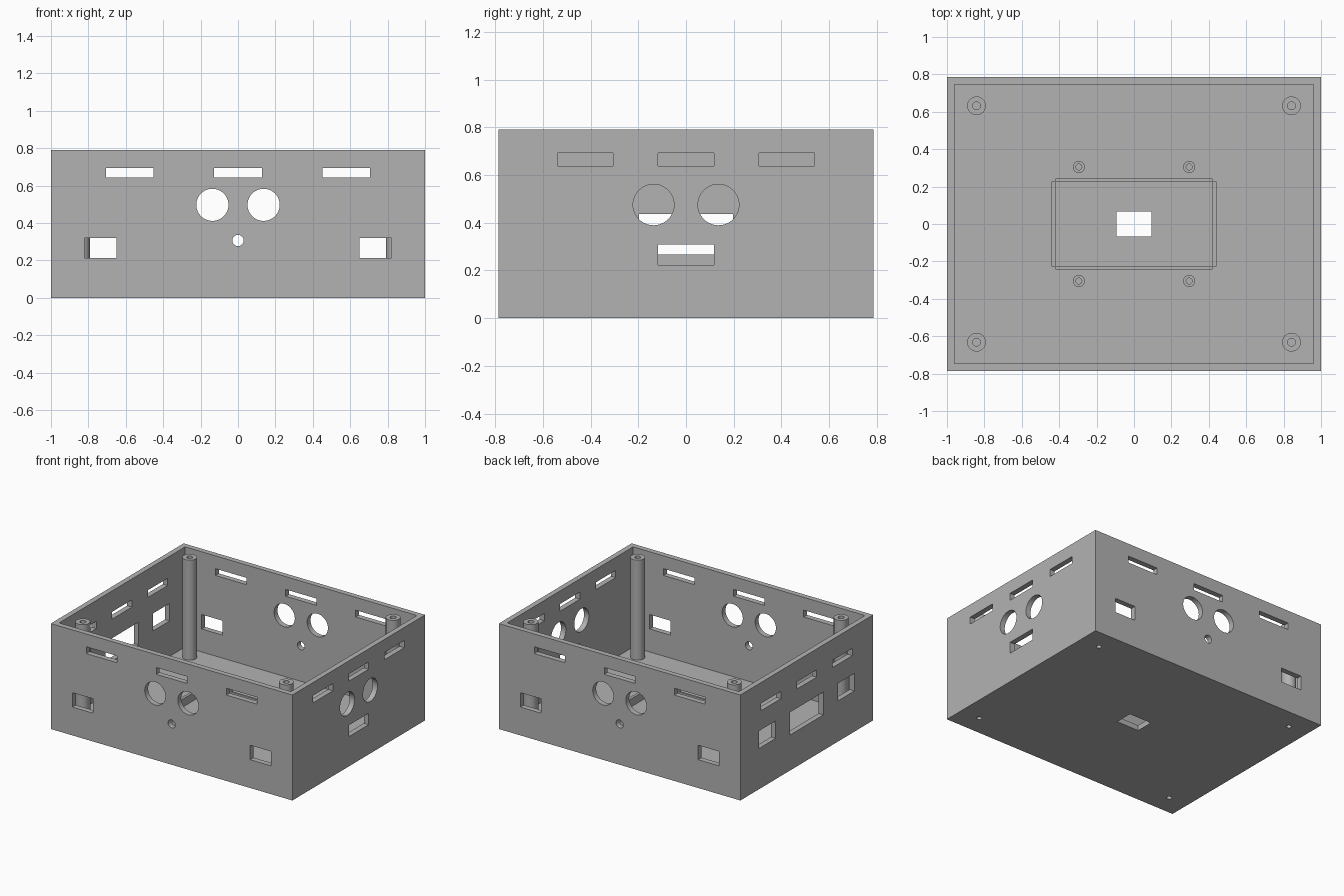
import bpy, bmesh, math
from mathutils import Matrix, Vector

cube = bpy.data.objects.get("Cube")
if cube:
    bpy.data.objects.remove(cube, do_unlink=True)

grey = bpy.data.materials.new("plain_grey")
grey.use_nodes = True
grey.diffuse_color = (0.45, 0.45, 0.45, 1)
grey.node_tree.nodes["Principled BSDF"].inputs["Base Color"].default_value = (0.45, 0.45, 0.45, 1)

HX, HY, H = 1.0, 0.785, 0.79   # outer half width, half depth, height
WALL = 0.04


def add_box(bm, x0, x1, y0, y1, z0, z1):
    size = Matrix.Diagonal((x1 - x0, y1 - y0, z1 - z0, 1))
    mid = Matrix.Translation(((x0 + x1) / 2, (y0 + y1) / 2, (z0 + z1) / 2))
    bmesh.ops.create_cube(bm, size=1, matrix=mid @ size)


def add_rod(bm, centre, axis, radius, length):
    turn = Vector((0, 0, 1)).rotation_difference(Vector(axis)).to_matrix().to_4x4()
    bmesh.ops.create_cone(bm, cap_ends=True, segments=40, radius1=radius, radius2=radius,
                          depth=length, matrix=Matrix.Translation(centre) @ turn)


def make(name, bm):
    mesh = bpy.data.meshes.new(name)
    bmesh.ops.recalc_face_normals(bm, faces=bm.faces)
    bm.to_mesh(mesh)
    bm.free()
    mesh.materials.append(grey)
    ob = bpy.data.objects.new(name, mesh)
    bpy.context.collection.objects.link(ob)
    return ob


def smooth(ob):
    bpy.ops.object.select_all(action='DESELECT')
    ob.select_set(True)
    bpy.context.view_layer.objects.active = ob
    bpy.ops.object.shade_smooth_by_angle(angle=math.radians(30))


def lathe(name, profile, x, y):
    bm = bmesh.new()
    verts = [bm.verts.new((r, 0, z)) for r, z in profile]
    edges = [bm.edges.new(pair) for pair in zip(verts, verts[1:])]
    bmesh.ops.spin(bm, geom=verts + edges, cent=(0, 0, 0), axis=(0, 0, 1),
                   angle=math.tau, steps=32)
    bmesh.ops.remove_doubles(bm, verts=bm.verts, dist=0.0005)
    ob = make(name, bm)
    ob.location = (x, y, 0)
    smooth(ob)


# Open-topped case
bm = bmesh.new()
add_box(bm, -HX, HX, -HY, HY, 0, H)
case = make("case", bm)

# Cavity cutter
bm = bmesh.new()
add_box(bm, WALL - HX, HX - WALL, WALL - HY, HY - WALL, WALL, H + 0.1)
cavity = make("cavity_cutter", bm)

# Openings cutter: every cut is a separate short plug through one wall
bm = bmesh.new()
REACH = 0.03


def cut_y(side, x0, x1, z0, z1):
    y = side * (HY - WALL / 2)
    add_box(bm, x0, x1, y - REACH, y + REACH, z0, z1)


def cut_x(side, y0, y1, z0, z1):
    x = side * (HX - WALL / 2)
    add_box(bm, x - REACH, x + REACH, y0, y1, z0, z1)


for side in (-1, 1):
    # front and back walls: vents, twin round holes, small hole, ports
    for x in (-0.58, 0, 0.58):
        cut_y(side, x - 0.127, x + 0.127, 0.643, 0.694)
    y = side * (HY - WALL / 2)
    for x, z, r in ((-0.137, 0.497, 0.086), (0.137, 0.497, 0.086), (0, 0.306, 0.03)):
        add_rod(bm, (x, y, z), (0, 1, 0), r, 2 * REACH)
    cut_y(side, -0.822, -0.65, 0.212, 0.32)
    cut_y(side, 0.65, 0.822, 0.212, 0.32)
    # vents of the end walls
    top = 0.692 if side > 0 else 0.633
    for y in (-0.422, 0, 0.422):
        cut_x(side, y - 0.117, y + 0.117, top - 0.054, top)

# end wall with twin round holes and a slot
for y in (-0.136, 0.136):
    add_rod(bm, (HX - WALL / 2, y, 0.475), (1, 0, 0), 0.086, 2 * REACH)
cut_x(1, -0.117, 0.117, 0.223, 0.308)

# end wall with a wide window and two ports
cut_x(-1, -0.197, 0.197, 0.266, 0.436)
for y in (-0.465, 0.465):
    cut_x(-1, y - 0.098, y + 0.098, 0.305, 0.436)

# floor window and screw holes
add_box(bm, -0.093, 0.093, -0.067, 0.067, -0.02, WALL + 0.02)
CORNERS = [(sx, sy) for sx in (-1, 1) for sy in (-1, 1)]
for sx, sy in CORNERS:
    add_rod(bm, (sx * 0.842, sy * 0.632, WALL / 2), (0, 0, 1), 0.018, 2 * REACH)
openings = make("openings_cutter", bm)

# Cut the case and discard the cutters
for cutter in (cavity, openings):
    cutter.hide_render = True
    mod = case.modifiers.new(cutter.name, 'BOOLEAN')
    mod.operation = 'DIFFERENCE'
    mod.solver = 'EXACT'
    mod.object = cutter
graph = bpy.context.evaluated_depsgraph_get()
cut_mesh = bpy.data.meshes.new_from_object(case.evaluated_get(graph))
case.modifiers.clear()
case.data = cut_mesh
for cutter in (cavity, openings):
    bpy.data.objects.remove(cutter, do_unlink=True)
smooth(case)

# Corner screw posts and small floor standoffs
TRAY = 0.1
for sx, sy in CORNERS:
    tag = ("back" if sy > 0 else "front") + ("_left" if sx > 0 else "_right")
    lathe("screw_post_" + tag,
          [(0, 0.2), (0.018, 0.2), (0.018, WALL), (0.05, WALL), (0.05, H - 0.002),
           (0.021, H - 0.002), (0.021, 0.5), (0, 0.5)], sx * 0.842, sy * 0.632)
    lathe("standoff_" + tag,
          [(0.032, WALL), (0.032, TRAY), (0.016, TRAY), (0.016, WALL)],
          sx * 0.295, sy * 0.305)

# Thin retaining walls around the floor window
bm = bmesh.new()
for s in (-1, 1):
    add_box(bm, *sorted((s * 0.42, s * 0.44)), -0.228, 0.228, WALL, TRAY)
    add_box(bm, -0.42, 0.42, *sorted((s * 0.227, s * 0.242)), WALL, TRAY)
make("retaining_walls", bm)
